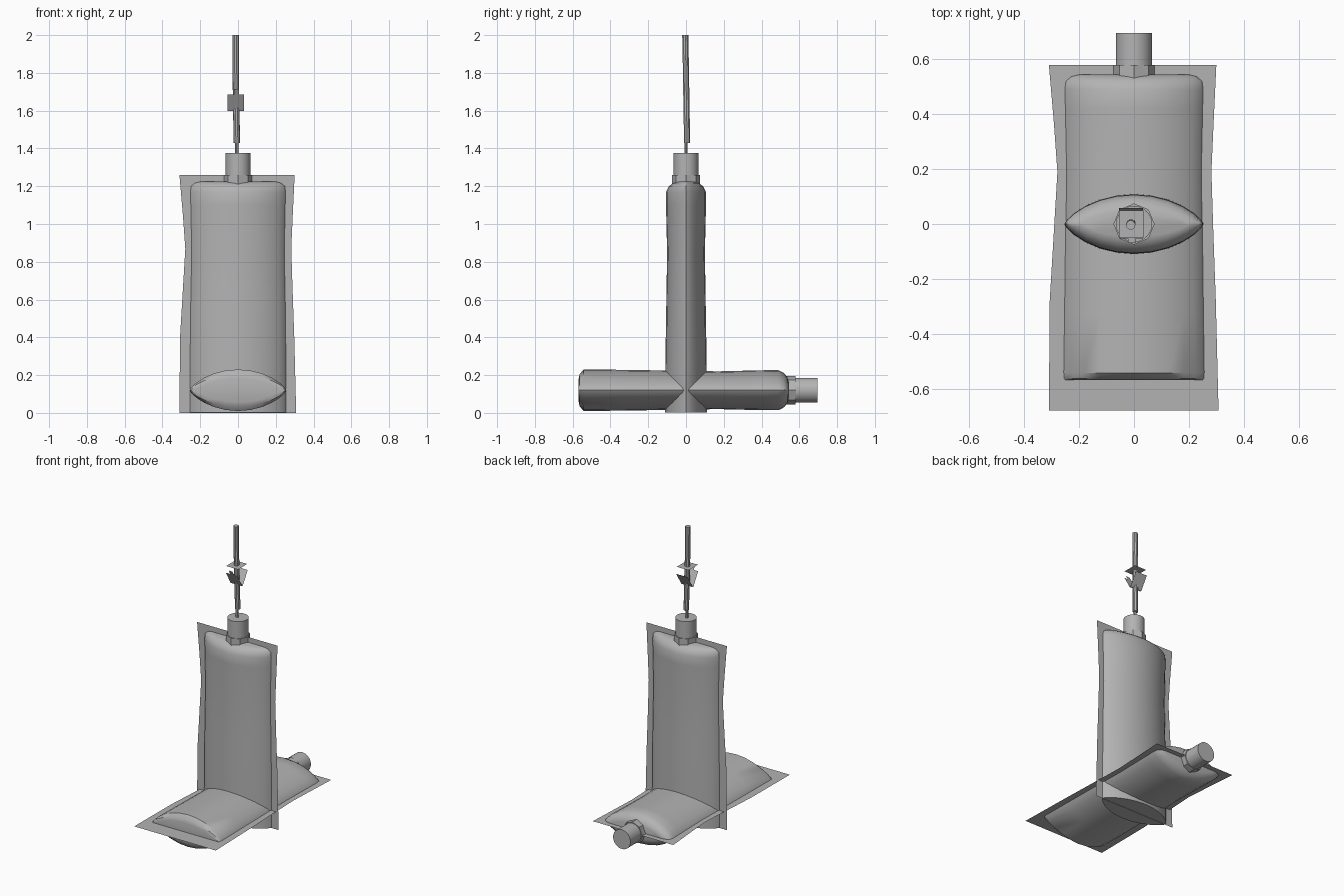
import bpy, bmesh, math
from mathutils import Matrix, Vector

if "Cube" in bpy.data.objects:
    bpy.data.objects.remove(bpy.data.objects["Cube"])

GREY = (0.45, 0.45, 0.45, 1)
mat = bpy.data.materials.new("plain_grey")
mat.use_nodes = True
mat.diffuse_color = GREY
mat.node_tree.nodes["Principled BSDF"].inputs["Base Color"].default_value = GREY


def finish(name, bm, matrix=Matrix(), smooth=None):
    bm.transform(matrix)
    mesh = bpy.data.meshes.new(name)
    bm.to_mesh(mesh)
    bm.free()
    mesh.materials.append(mat)
    ob = bpy.data.objects.new(name, mesh)
    bpy.context.collection.objects.link(ob)
    if smooth:
        bpy.ops.object.select_all(action="DESELECT")
        ob.select_set(True)
        bpy.context.view_layer.objects.active = ob
        bpy.ops.object.shade_smooth_by_angle(angle=math.radians(smooth))
    return ob


def loft(name, rings, matrix=Matrix(), smooth=None):
    """Skin closed rings of points and close both ends."""
    bm = bmesh.new()
    rows = [[bm.verts.new(p) for p in ring] for ring in rings]
    n = len(rows[0])
    for a, b in zip(rows, rows[1:]):
        for i in range(n):
            j = (i + 1) % n
            bm.faces.new((a[i], a[j], b[j], b[i]))
    bm.faces.new(rows[0][::-1])
    bm.faces.new(rows[-1])
    bmesh.ops.recalc_face_normals(bm, faces=bm.faces)
    return finish(name, bm, matrix, smooth)


def lens(width, depth, z, steps=12):
    """Pillow-shaped cross-section with pointed sides."""
    ring = []
    for i in range(2 * steps):
        a = math.pi * i / steps
        side = 1 if i <= steps else -1
        ring.append((width * math.cos(a), side * depth * abs(math.sin(a)) ** 1.5, z))
    return ring


def circle(radius, z, sides, x=0, y=0):
    return [(x + radius * math.cos(math.tau * i / sides),
             y + radius * math.sin(math.tau * i / sides), z) for i in range(sides)]


def plate(name, points, matrix=Matrix()):
    bm = bmesh.new()
    bm.faces.new([bm.verts.new(p) for p in points])
    return finish(name, bm, matrix)


# Filled part of the pouch: half width, half depth, height
UPPER = [(.253, .108, .35), (.25, .104, .6), (.245, .1, .85), (.25, .106, 1.1),
         (.252, .106, 1.17), (.248, .09, 1.2), (.228, .067, 1.217), (.2, .045, 1.224)]
SEALED_END = [(.25, .06, .112), (.254, .085, .117), (.256, .11, .138)]
FLAT_END = [(.255, .112, .002)]


def pouch(prefix, lower_end, matrix):
    loft(prefix + "_body", [lens(*s) for s in lower_end + UPPER], matrix, 35)

    # Sealed flat border with a slight waist
    bm = bmesh.new()
    rows = []
    for z, left, right in ((0, -.31, .308), (.4, -.307, .298), (.65, -.292, .289),
                           (.87, -.279, .282), (1.05, -.292, .29), (1.26, -.31, .3)):
        rows.append([bm.verts.new((x, 0, z)) for x in (left, right)])
    for a, b in zip(rows, rows[1:]):
        bm.faces.new((a[0], a[1], b[1], b[0]))
    finish(prefix + "_border", bm, matrix)

    # Spout collar and cap
    loft(prefix + "_collar", [circle(.075, z, 8) for z in (1.205, 1.26)], matrix)
    loft(prefix + "_cap", [circle(.066, z, 24) for z in (1.24, 1.375)], matrix, 35)


pouch("standing_pouch", FLAT_END, Matrix())
pouch("lying_pouch", SEALED_END,
      Matrix.Translation((0, -.68, .12)) @ Matrix.Rotation(-math.pi / 2, 4, "X"))

# Thin pin and slightly bent stem above the cap
loft("stem_pin", [circle(.009, z, 8, -.007) for z in (1.36, 1.45)], smooth=35)
loft("stem", [circle(.017, z, 10, x, y) for x, y, z in
              ((-.006, .006, 1.43), (-.01, .002, 1.65), (-.012, 0, 1.8), (-.012, -.004, 2))],
     smooth=35)

# Square collar plate on the stem
plate("stem_plate", [(-.01 + .045 * sx, .05 * sy, 1.73)
                     for sx, sy in ((-1, -1), (1, -1), (1, 1), (-1, 1))])

# Two flaps opening upward, the front one ending in a narrow tab
plate("back_flap", [(-.055, .004, 1.597), (.033, .004, 1.597),
                    (.033, .058, 1.685), (-.055, .058, 1.685)])
plate("front_flap", [(-.055, -.002, 1.597), (.033, -.002, 1.597), (.033, -.052, 1.685),
                     (.006, -.052, 1.685), (.006, -.069, 1.715), (-.022, -.069, 1.715),
                     (-.022, -.052, 1.685), (-.055, -.052, 1.685)])
